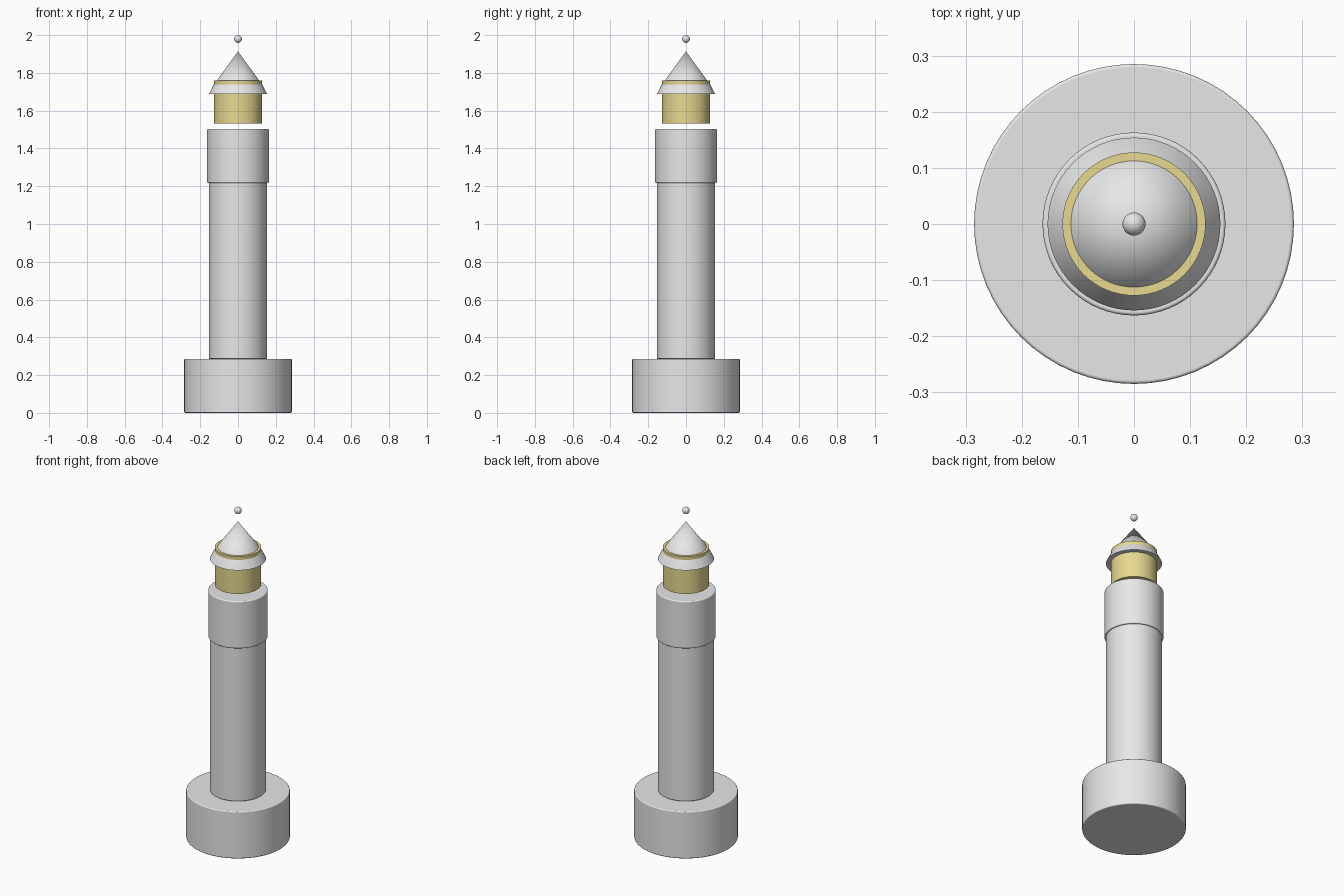
import bpy, math

cube = bpy.data.objects.get("Cube")
if cube:
    bpy.data.objects.remove(cube, do_unlink=True)


def material(name, colour):
    mat = bpy.data.materials.new(name)
    mat.use_nodes = True
    mat.diffuse_color = colour
    mat.node_tree.nodes["Principled BSDF"].inputs["Base Color"].default_value = colour
    return mat


stone = material("pale_grey", (0.8, 0.8, 0.8, 1))
glass = material("soft_yellow", (0.8, 0.69, 0.28, 1))


def finish(obj, name, mat):
    obj.name = name
    obj.data.materials.append(mat)
    bpy.ops.object.shade_smooth_by_angle(angle=math.radians(40))
    return obj


def drum(name, radius, bottom, top, mat, bevel=0.0):
    """Upright cylinder between two heights, with optional softened rims."""
    bpy.ops.mesh.primitive_cylinder_add(
        vertices=64, radius=radius, depth=top - bottom,
        location=(0, 0, (bottom + top) / 2))
    obj = finish(bpy.context.object, name, mat)
    if bevel:
        mod = obj.modifiers.new("soft_rim", 'BEVEL')
        mod.width = bevel
        mod.segments = 3
        mod.limit_method = 'ANGLE'
        mod.harden_normals = True
    return obj


def lathe(name, profile, mat, sides=64):
    """Closed solid turned from (radius, height) rings up to a final tip."""
    *rings, (_, tip) = profile
    verts = [(r * math.cos(math.tau * i / sides), r * math.sin(math.tau * i / sides), z)
             for r, z in rings for i in range(sides)]
    verts.append((0, 0, tip))
    faces = [tuple(reversed(range(sides)))]
    last = (len(rings) - 1) * sides
    for i in range(sides):
        j = (i + 1) % sides
        for k in range(0, last, sides):
            faces.append((k + i, k + j, k + sides + j, k + sides + i))
        faces.append((last + i, last + j, len(verts) - 1))
    mesh = bpy.data.meshes.new(name)
    mesh.from_pydata(verts, [], faces)
    obj = bpy.data.objects.new(name, mesh)
    bpy.context.collection.objects.link(obj)
    bpy.ops.object.select_all(action='DESELECT')
    obj.select_set(True)
    bpy.context.view_layer.objects.active = obj
    return finish(obj, name, mat)


# Tower
drum("foundation", 0.285, 0.0, 0.286, stone, 0.006)
drum("tower_shaft", 0.154, 0.286, 1.24, stone, 0.006)
drum("gallery", 0.163, 1.217, 1.503, stone, 0.006)

# Lantern room, its top rim showing through the roof
drum("lantern_room", 0.1275, 1.533, 1.759, glass)

# Roof with slightly flared-in eaves
lathe("roof", [(0.154, 1.688), (0.128, 1.738), (0.1125, 1.759), (0, 1.914)], stone)

# Finial floating above the roof tip
bpy.ops.mesh.primitive_uv_sphere_add(segments=32, ring_count=16, radius=0.0205,
                                     location=(0, 0, 1.9795))
finish(bpy.context.object, "finial_ball", stone)
